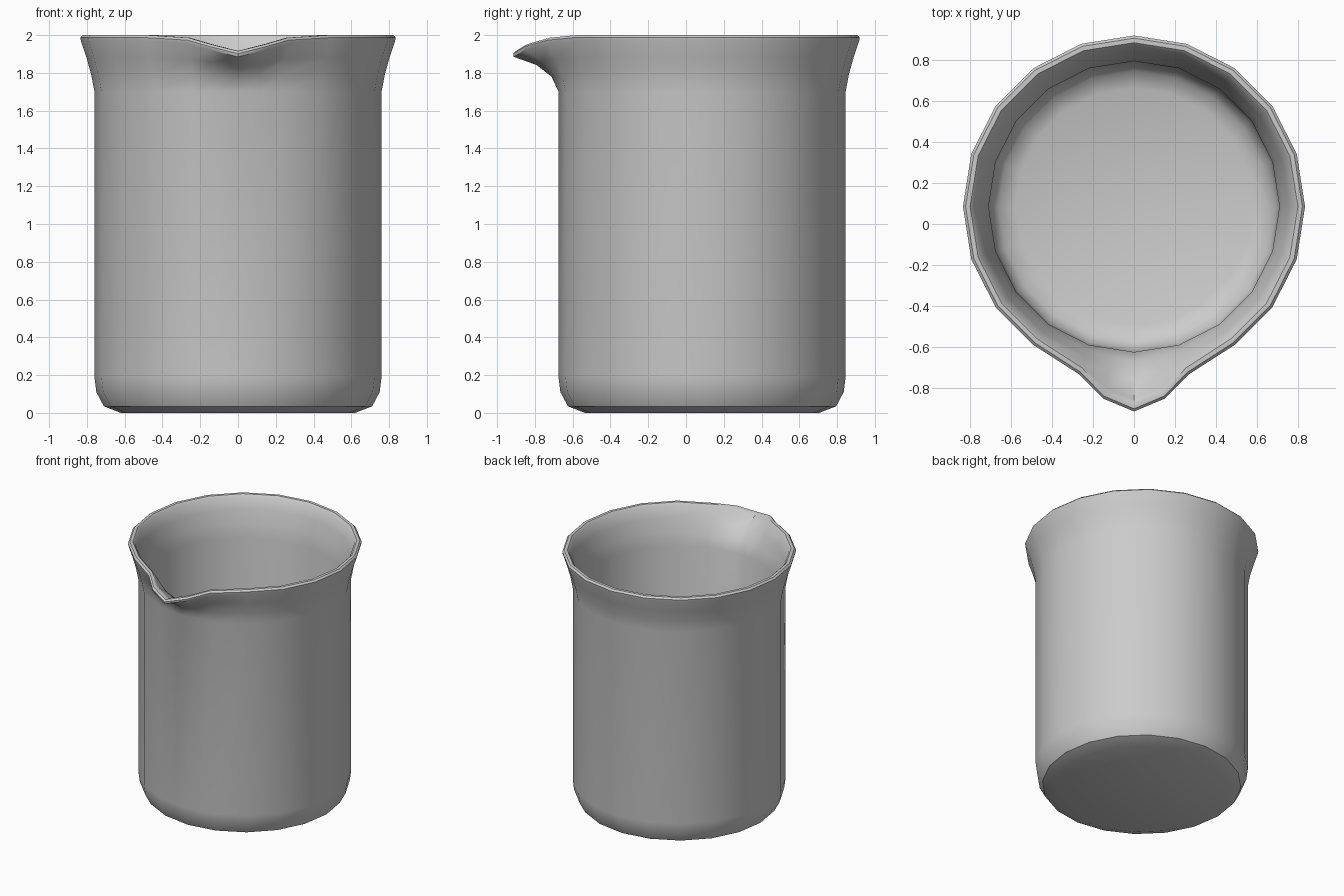
import bpy, bmesh, math

if "Cube" in bpy.data.objects:
    bpy.data.objects.remove(bpy.data.objects["Cube"])

SIDES = 20
CENTRE_Y = 0.085

# Wall section from outer base, over the rim, to inner floor: radius, height, spout strength
profile = [
    (0.62, 0.0, 0), (0.71, 0.035, 0), (0.75, 0.11, 0), (0.76, 0.19, 0),
    (0.76, 1.70, 0), (0.777, 1.79, 0.12), (0.802, 1.88, 0.45),
    (0.832, 1.97, 1), (0.835, 1.987, 1), (0.822, 2.0, 1), (0.80, 2.0, 0.98),
    (0.785, 1.985, 0.95), (0.757, 1.90, 0.5), (0.73, 1.80, 0.15),
    (0.71, 1.70, 0), (0.71, 0.20, 0), (0.697, 0.13, 0), (0.66, 0.08, 0),
    (0.58, 0.05, 0),
]

# Spout pull by angle from the front: outward push, drop
spout = {0: (0.165, -0.085), 9: (0.125, -0.048), 18: (0.027, -0.014)}

# Columns: regular sides plus one extra column each side of the spout
step = 360 // SIDES
angles = sorted([i * step for i in range(SIDES)] + [9, 351])


def point(angle, r, z, s):
    off = min(angle, 360 - angle)
    push, drop = spout.get(off, (0, 0))
    if off == 9:
        r *= math.cos(math.radians(9))
    r += push * s
    a = math.radians(angle)
    return (r * math.sin(a), CENTRE_Y - r * math.cos(a), z + drop * s)


bm = bmesh.new()
rings = [[bm.verts.new(point(a, *p)) for a in angles] for p in profile]
n = len(angles)
for lower, upper in zip(rings, rings[1:]):
    for i in range(n):
        j = (i + 1) % n
        bm.faces.new((lower[i], lower[j], upper[j], upper[i]))
# Base and inner floor
bm.faces.new(rings[0][::-1])
bm.faces.new(rings[-1])
bmesh.ops.recalc_face_normals(bm, faces=bm.faces[:])

mesh = bpy.data.meshes.new("beaker")
bm.to_mesh(mesh)
bm.free()
beaker = bpy.data.objects.new("beaker", mesh)
bpy.context.collection.objects.link(beaker)
bpy.context.view_layer.objects.active = beaker
beaker.select_set(True)
bpy.ops.object.shade_smooth_by_angle(angle=math.radians(38))
